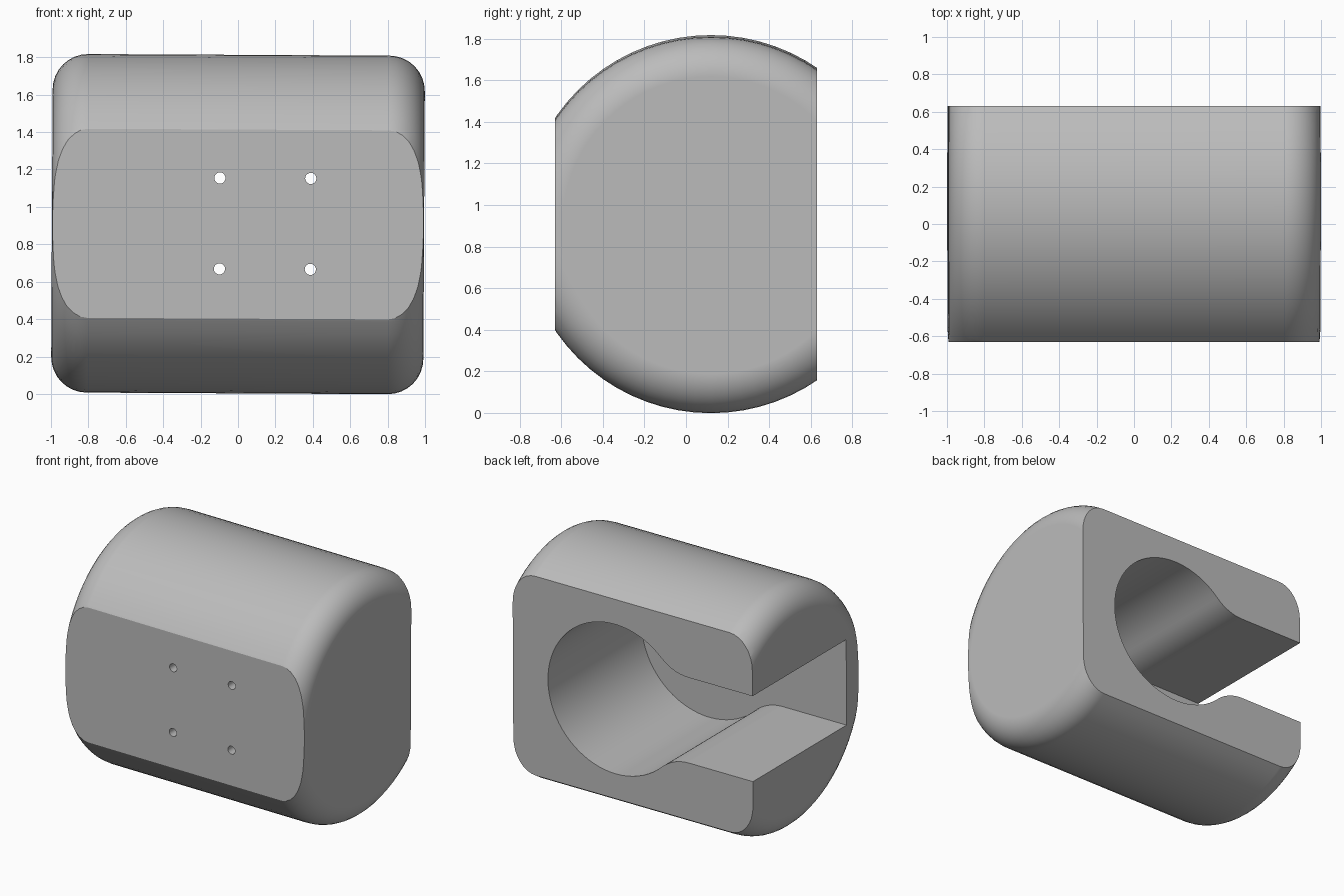
import bpy, bmesh
from math import sin, cos, pi, radians, sqrt, atan2
from mathutils import Matrix, Vector

default = bpy.data.objects.get("Cube")
if default:
    bpy.data.objects.remove(default)

AXIS_Y, AXIS_Z, RADIUS, FILLET = 0.12, 0.908, 0.905, 0.19
HALF_DEPTH = 0.63
FLOOR_Y = -0.48
BORE_X, BORE_R, SLOT_H, NECK_R = 0.145, 0.56, 0.32, 0.33

gray = bpy.data.materials.new("light gray")
gray.use_nodes = True
color = (0.5, 0.5, 0.5, 1)
gray.diffuse_color = color
gray.node_tree.nodes["Principled BSDF"].inputs["Base Color"].default_value = color


def finish(bm, name):
    bmesh.ops.recalc_face_normals(bm, faces=bm.faces)
    mesh = bpy.data.meshes.new(name)
    bm.to_mesh(mesh)
    bm.free()
    obj = bpy.data.objects.new(name, mesh)
    bpy.context.collection.objects.link(obj)
    mesh.materials.append(gray)
    return obj


def arc(cx, cz, r, a0, a1, n):
    return [(cx + r * cos(a0 + (a1 - a0) * i / n), cz + r * sin(a0 + (a1 - a0) * i / n))
            for i in range(n + 1)]


def prism(name, outline, y0, y1):
    """Extrude an x-z outline along y."""
    bm = bmesh.new()
    face = bm.faces.new([bm.verts.new((x, y0, z)) for x, z in outline])
    ext = bmesh.ops.extrude_face_region(bm, geom=[face])["geom"]
    moved = [v for v in ext if isinstance(v, bmesh.types.BMVert)]
    bmesh.ops.translate(bm, vec=(0, y1 - y0, 0), verts=moved)
    return finish(bm, name)


# Round body: a cylinder lying along x with rounded rims
bm = bmesh.new()
place = Matrix.Translation((0, AXIS_Y, AXIS_Z)) @ Matrix.Rotation(pi / 2, 4, 'Y')
bmesh.ops.create_cone(bm, cap_ends=True, segments=72, radius1=RADIUS, radius2=RADIUS,
                      depth=1.99, matrix=place)
rims = [e for e in bm.edges if abs(e.verts[0].co.x - e.verts[1].co.x) < 0.01]
bmesh.ops.bevel(bm, geom=rims, offset=FILLET, segments=8, profile=0.5, affect='EDGES')
body = finish(bm, "holder_body")

# Slab that trims the front and back flat
slab = prism("trim_slab", [(-2, -1), (2, -1), (2, 3), (-2, 3)], -HALF_DEPTH, HALF_DEPTH)

# Keyhole pocket: round bore, filleted neck and a slot open on one side
run = sqrt((BORE_R + NECK_R) ** 2 - (SLOT_H + NECK_R) ** 2)
meet = atan2(SLOT_H + NECK_R, -run)
upper = arc(BORE_X, AXIS_Z, BORE_R, 0, meet, 28)
upper += arc(BORE_X - run, AXIS_Z + SLOT_H + NECK_R, NECK_R, meet - pi, -pi / 2, 8)[1:]
upper.append((-1.5, AXIS_Z + SLOT_H))
lower = [(x, 2 * AXIS_Z - z) for x, z in reversed(upper[1:])]
pocket = prism("pocket_cutter", upper + lower, FLOOR_Y, 1)

# Four screw holes through the front wall
cutters = [(slab, 'INTERSECT'), (pocket, 'DIFFERENCE')]
for sx in (-1, 1):
    for sz in (-1, 1):
        ring = arc(BORE_X + sx * 0.243, AXIS_Z + 0.003 + sz * 0.243, 0.03, 0, 2 * pi, 20)[:-1]
        cutters.append((prism("hole_cutter", ring, -1, 0), 'DIFFERENCE'))

bpy.ops.object.select_all(action='DESELECT')
body.select_set(True)
bpy.context.view_layer.objects.active = body
for cutter, mode in cutters:
    cutter.hide_render = True
    mod = body.modifiers.new("cut", 'BOOLEAN')
    mod.operation, mod.solver, mod.object = mode, 'EXACT', cutter
    bpy.ops.object.modifier_apply(modifier=mod.name)
    bpy.data.objects.remove(cutter)

# Slight lean, then smooth shading with crisp cut edges
pivot = Vector((0, 0, AXIS_Z))
body.data.transform(Matrix.Translation(pivot) @ Matrix.Rotation(radians(0.3), 4, 'Y')
                    @ Matrix.Translation(-pivot))
bpy.ops.object.shade_smooth_by_angle(angle=radians(30))
weighted = body.modifiers.new("weighted_normals", 'WEIGHTED_NORMAL')
weighted.keep_sharp = True
